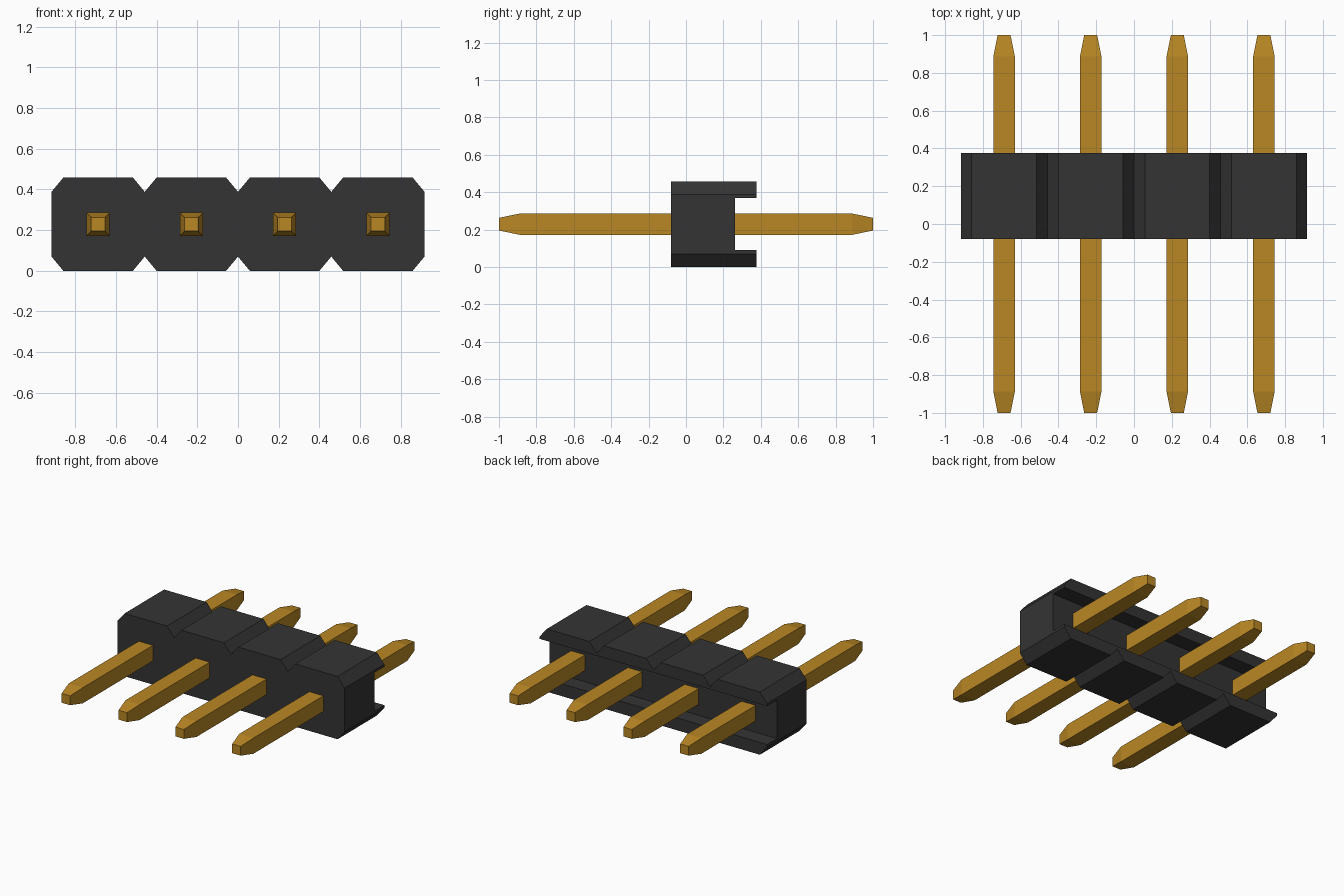
import bpy, bmesh

if "Cube" in bpy.data.objects:
    bpy.data.objects.remove(bpy.data.objects["Cube"], do_unlink=True)

COUNT, PITCH, HEIGHT = 4, 0.4585, 0.458
HALF = COUNT * PITCH / 2
MID_Z = HEIGHT / 2


def material(name, color, rough, metal=0.0):
    m = bpy.data.materials.new(name)
    m.use_nodes = True
    m.diffuse_color = color
    b = m.node_tree.nodes["Principled BSDF"]
    b.inputs["Base Color"].default_value = color
    b.inputs["Roughness"].default_value = rough
    b.inputs["Metallic"].default_value = metal
    return m


black = material("black_plastic", (0.034, 0.034, 0.034, 1), 0.6)
gold = material("gold_metal", (0.485, 0.242, 0.018, 1), 0.4)


def finish(bm, name, mat):
    bmesh.ops.recalc_face_normals(bm, faces=bm.faces)
    mesh = bpy.data.meshes.new(name)
    bm.to_mesh(mesh)
    bm.free()
    mesh.materials.append(mat)
    ob = bpy.data.objects.new(name, mesh)
    bpy.context.collection.objects.link(ob)
    return ob


def prism(name, profile, y0, y1, mat):
    """Extrude an x-z profile along y."""
    bm = bmesh.new()
    face = bm.faces.new([bm.verts.new((x, y0, z)) for x, z in profile])
    ext = bmesh.ops.extrude_face_region(bm, geom=[face])["geom"]
    bmesh.ops.translate(bm, vec=(0, y1 - y0, 0),
                        verts=[v for v in ext if isinstance(v, bmesh.types.BMVert)])
    return finish(bm, name, mat)


# Housing outline: one chamfered cell per pin, with V notches between cells
CX, CZ = 0.058, 0.07
top = [(-HALF, HEIGHT - CZ)]
for i in range(COUNT):
    x0 = -HALF + i * PITCH
    top += [(x0 + CX, HEIGHT), (x0 + PITCH - CX, HEIGHT), (x0 + PITCH, HEIGHT - CZ)]
bottom = [(x, HEIGHT - z) for x, z in reversed(top)]
housing = prism("housing", top + bottom, -0.08, 0.376, black)

# Channel along the back, open at both ends
W = HALF + 0.1
cutter = prism("channel_cutter",
               [(-W, 0.09), (W, 0.09), (W, 0.37), (-W, 0.37)], 0.262, 0.5, black)
cutter.hide_render = True
cut = housing.modifiers.new("channel", 'BOOLEAN')
cut.operation = 'DIFFERENCE'
cut.solver = 'EXACT'
cut.object = cutter
bpy.context.view_layer.objects.active = housing
bpy.ops.object.modifier_apply(modifier=cut.name)
bpy.data.objects.remove(cutter, do_unlink=True)


# Square pins with tapered ends
def pin(name, x):
    bm = bmesh.new()
    rings = []
    for y, r in ((-1, 0.034), (-0.887, 0.057), (0.887, 0.057), (1, 0.034)):
        rings.append([bm.verts.new((x + sx * r, y, MID_Z + sz * r))
                      for sx, sz in ((-1, -1), (1, -1), (1, 1), (-1, 1))])
    for a, b in zip(rings, rings[1:]):
        for k in range(4):
            n = (k + 1) % 4
            bm.faces.new((a[k], a[n], b[n], b[k]))
    bm.faces.new(rings[0])
    bm.faces.new(rings[-1])
    finish(bm, name, gold)


for i in range(COUNT):
    pin(f"pin_{i + 1}", -HALF + (i + 0.5) * PITCH)
